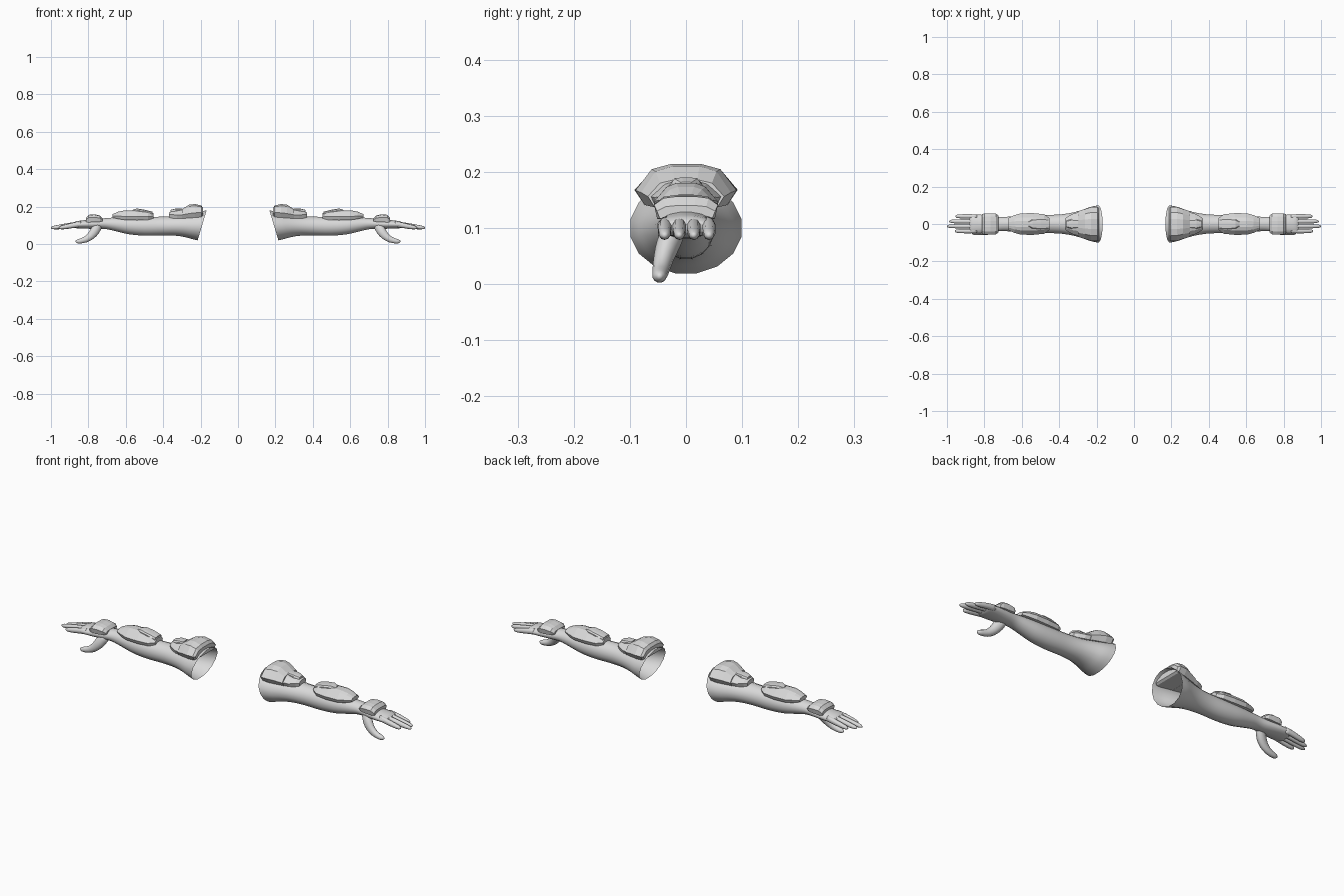
import bpy, bmesh, math

grey = bpy.data.materials.new("light grey")
grey.diffuse_color = (0.7, 0.7, 0.7, 1)


def finish(name, bm, smooth):
    """Turn a bmesh into an object mirrored to the other arm."""
    bmesh.ops.recalc_face_normals(bm, faces=bm.faces)
    me = bpy.data.meshes.new(name)
    bm.to_mesh(me)
    bm.free()
    me.materials.append(grey)
    for p in me.polygons:
        p.use_smooth = smooth
    ob = bpy.data.objects.new(name, me)
    bpy.context.collection.objects.link(ob)
    ob.modifiers.new("other_arm", 'MIRROR').use_mirror_merge = False
    return ob


def loft(name, rings, cap_start, cap_end, smooth):
    bm = bmesh.new()
    vs = [[bm.verts.new(c) for c in ring] for ring in rings]
    n = len(vs[0])
    for a, b in zip(vs, vs[1:]):
        for i in range(n):
            j = (i + 1) % n
            bm.faces.new((a[i], a[j], b[j], b[i]))
    if cap_start:
        bm.faces.new(vs[0])
    if cap_end:
        bm.faces.new(vs[-1])
    return finish(name, bm, smooth)


def spline(keys, steps):
    """Smoothly interpolate rows of numbers."""
    out = []
    for k in range(len(keys) - 1):
        p0, p1 = keys[max(k - 1, 0)], keys[k]
        p2, p3 = keys[k + 1], keys[min(k + 2, len(keys) - 1)]
        for s in range(steps):
            t = s / steps
            out.append([b + 0.5 * t * (c - a + t * (2*a - 5*b + 4*c - d + t * (3*(b - c) + d - a)))
                        for a, b, c, d in zip(p0, p1, p2, p3)])
    return out + [list(keys[-1])]


def tube(name, keys, sides, steps, cap_start=True):
    """Rows are x, y, z, half width, half height, lean of the section."""
    rings = []
    for x, y, z, ry, rz, lean in spline(keys, steps):
        length = math.hypot(lean, 1)
        ring = []
        for i in range(sides):
            a = math.tau * (i + 0.5) / sides
            h = rz * math.sin(a) / length
            ring.append((x - lean * h, y + ry * math.cos(a), z + h))
        rings.append(ring)
    return loft(name, rings, cap_start, True, True)


def plate(name, stations, crown=0.6, tuck=0.85):
    """Armour shell; rows are x, half width, bottom z, edge z, top z."""
    rings = []
    for x, w, zb, ze, zt in stations:
        half = [(w * tuck, zb), (w, ze), (w * crown, ze + (zt - ze) * 0.8), (w * 0.3, zt)]
        ring = [(x, y, z) for y, z in half]
        ring += [(x, -y, z) for y, z in reversed(half)]
        rings.append(ring)
    return loft(name, rings, True, True, False)


# Sleeve, forearm and palm, open at the elbow end
tube("arm", [
    (0.192, 0, 0.100, 0.101, 0.086, 0.30),
    (0.235, 0, 0.098, 0.091, 0.073, 0.22),
    (0.285, 0, 0.098, 0.074, 0.061, 0.10),
    (0.340, 0, 0.097, 0.060, 0.053, 0),
    (0.410, 0, 0.096, 0.051, 0.051, 0),
    (0.500, 0, 0.095, 0.050, 0.051, 0),
    (0.580, 0, 0.098, 0.048, 0.047, 0),
    (0.650, 0, 0.105, 0.042, 0.038, 0),
    (0.705, 0, 0.109, 0.038, 0.030, 0),
    (0.760, 0, 0.107, 0.044, 0.027, 0),
    (0.820, 0, 0.105, 0.051, 0.023, 0),
    (0.865, 0, 0.103, 0.051, 0.019, 0),
    (0.880, 0, 0.102, 0.046, 0.010, 0)], 16, 3, cap_start=False)

# Four fingers
for label, y, tip in (("index", -0.038, 0.958), ("middle", -0.012, 1.0),
                      ("ring", 0.014, 0.988), ("little", 0.041, 0.955)):
    n = tip - 0.84
    tube(label + "_finger", [
        (0.84, y * 0.95, 0.106, 0.012, 0.015, 0),
        (0.84 + n * 0.35, y, 0.100, 0.0125, 0.0145, 0.1),
        (0.84 + n * 0.70, y, 0.092, 0.0115, 0.0125, 0.1),
        (0.84 + n * 0.92, y, 0.088, 0.009, 0.009, 0.1),
        (tip, y, 0.087, 0.003, 0.003, 0)], 10, 2)

# Thumb hanging below the palm
tube("thumb", [
    (0.742, -0.018, 0.103, 0.020, 0.022, -0.8),
    (0.762, -0.030, 0.075, 0.022, 0.026, -1.1),
    (0.785, -0.040, 0.045, 0.018, 0.022, -1.0),
    (0.815, -0.045, 0.024, 0.015, 0.017, -0.6),
    (0.848, -0.047, 0.015, 0.013, 0.013, -0.2),
    (0.862, -0.047, 0.014, 0.009, 0.009, 0),
    (0.869, -0.047, 0.014, 0.003, 0.003, 0)], 12, 2)

# Elbow guard: wide band, tapering nose, raised cap and small block
plate("elbow_band", [
    (0.186, 0.084, 0.150, 0.166, 0.192),
    (0.196, 0.092, 0.143, 0.168, 0.206),
    (0.230, 0.090, 0.141, 0.167, 0.214),
    (0.262, 0.080, 0.139, 0.163, 0.210),
    (0.300, 0.068, 0.137, 0.156, 0.186)], crown=0.68, tuck=0.82)
plate("elbow_nose", [
    (0.270, 0.070, 0.138, 0.158, 0.188),
    (0.325, 0.056, 0.136, 0.154, 0.180),
    (0.355, 0.040, 0.138, 0.158, 0.176),
    (0.370, 0.028, 0.142, 0.158, 0.168)])
plate("elbow_block", [
    (0.300, 0.022, 0.165, 0.184, 0.190),
    (0.335, 0.026, 0.165, 0.182, 0.189),
    (0.362, 0.017, 0.160, 0.174, 0.182)], crown=0.8, tuck=1.0)

# Forearm guard with a raised pointed panel
plate("forearm_plate", [
    (0.452, 0.032, 0.137, 0.150, 0.166),
    (0.480, 0.052, 0.129, 0.146, 0.174),
    (0.540, 0.058, 0.127, 0.146, 0.180),
    (0.605, 0.057, 0.129, 0.147, 0.180),
    (0.640, 0.047, 0.134, 0.150, 0.173),
    (0.670, 0.032, 0.141, 0.150, 0.160)])
plate("forearm_panel", [
    (0.456, 0.027, 0.150, 0.164, 0.172),
    (0.500, 0.031, 0.160, 0.175, 0.183),
    (0.542, 0.026, 0.165, 0.180, 0.190),
    (0.565, 0.012, 0.168, 0.178, 0.182)], crown=0.8, tuck=1.0)

# Knuckle guard on the back of the hand
plate("hand_plate", [
    (0.724, 0.045, 0.122, 0.130, 0.138),
    (0.738, 0.055, 0.119, 0.139, 0.152),
    (0.768, 0.057, 0.117, 0.142, 0.159),
    (0.798, 0.057, 0.116, 0.141, 0.156),
    (0.814, 0.052, 0.117, 0.130, 0.140)], crown=0.7, tuck=0.9)
